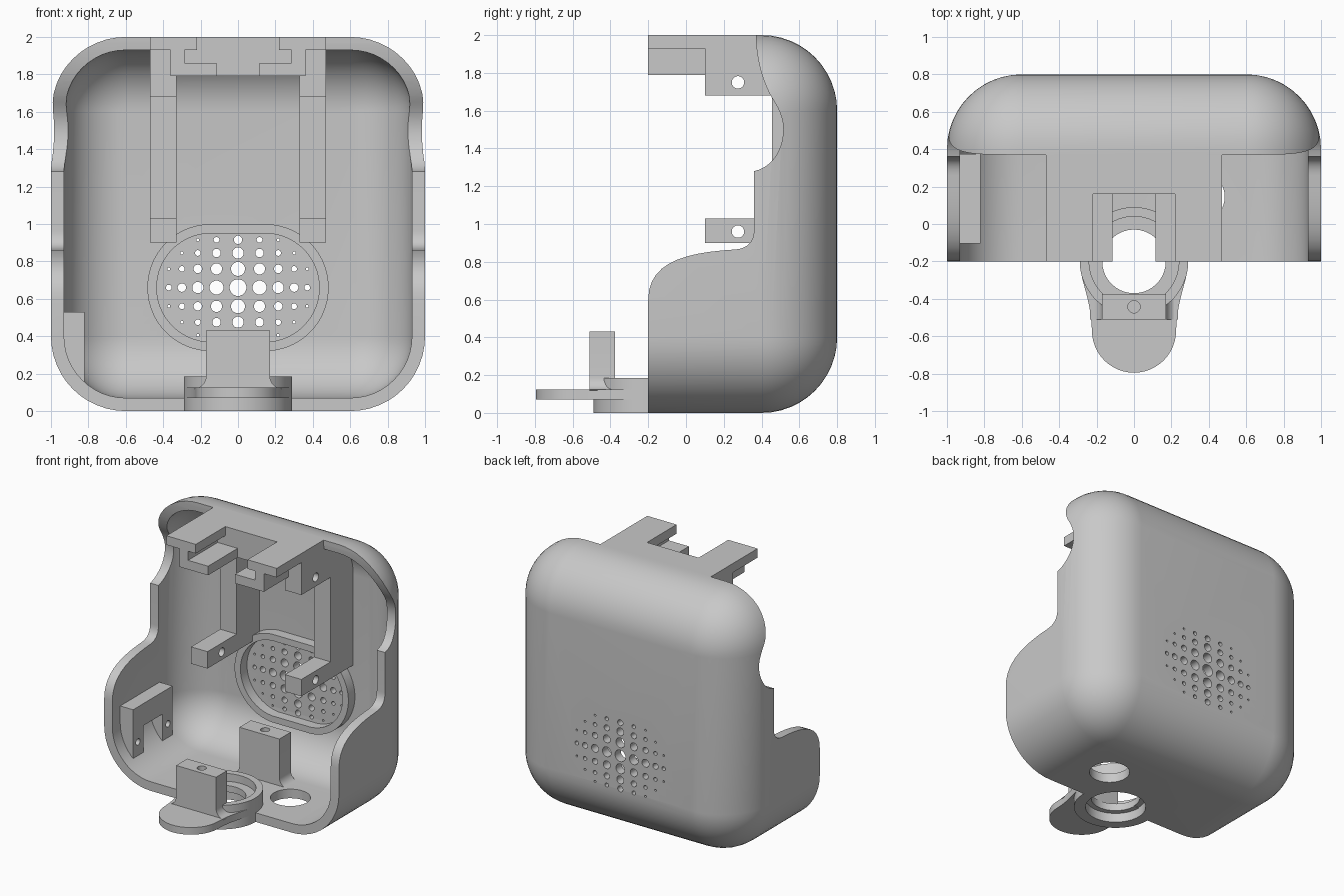
import bpy, bmesh, math
from mathutils import Vector
from mathutils.geometry import interpolate_bezier

if "Cube" in bpy.data.objects:
    bpy.data.objects.remove(bpy.data.objects["Cube"], do_unlink=True)

grey = bpy.data.materials.new("plain grey")
grey.use_nodes = True
colour = (0.58, 0.58, 0.58, 1)
grey.diffuse_color = colour
grey.node_tree.nodes["Principled BSDF"].inputs["Base Color"].default_value = colour


def finish(name, bm):
    bmesh.ops.remove_doubles(bm, verts=bm.verts, dist=1e-5)
    bmesh.ops.recalc_face_normals(bm, faces=bm.faces)
    mesh = bpy.data.meshes.new(name)
    bm.to_mesh(mesh)
    bm.free()
    mesh.materials.append(grey)
    ob = bpy.data.objects.new(name, mesh)
    bpy.context.collection.objects.link(ob)
    return ob


def loft(bm, rings):
    loops = [[bm.verts.new(p) for p in ring] for ring in rings]
    n = len(loops[0])
    for a, b in zip(loops, loops[1:]):
        for i in range(n):
            j = (i + 1) % n
            bm.faces.new((a[i], a[j], b[j], b[i]))
    bm.faces.new(loops[0][::-1])
    bm.faces.new(loops[-1])


def prism(name, outlines, axis, lo, hi):
    """Extrude one or more 2D outlines along an axis."""
    place = {"x": lambda u, v, t: (t, u, v), "y": lambda u, v, t: (u, t, v),
             "z": lambda u, v, t: (u, v, t)}[axis]
    bm = bmesh.new()
    for outline in outlines:
        loft(bm, [[place(u, v, t) for u, v in outline] for t in (lo, hi)])
    return finish(name, bm)


def rect(u0, u1, v0, v1):
    return [(u0, v0), (u1, v0), (u1, v1), (u0, v1)]


def box(name, x, y, z):
    return prism(name, [rect(*x, *y)], "z", *z)


def stadium(u, v, r, straight=0, n=48):
    angles = [(i + 0.5) * math.tau / n for i in range(n)]
    return [(u + math.copysign(straight, math.cos(a)) + r * math.cos(a),
             v + r * math.sin(a)) for a in angles]


def curve(a, b, c, d, n=12):
    pts = interpolate_bezier(*[Vector((*p, 0)) for p in (a, b, c, d)], n)
    return [(p.x, p.y) for p in pts]


def cut(ob, *cutters):
    bpy.context.view_layer.objects.active = ob
    for cutter in cutters:
        cutter.hide_render = True
        mod = ob.modifiers.new("cut", "BOOLEAN")
        mod.operation, mod.solver, mod.object = "DIFFERENCE", "EXACT", cutter
        bpy.ops.object.modifier_apply(modifier=mod.name)
        bpy.data.objects.remove(cutter, do_unlink=True)


def rounded_box(name, half, radius, front, back, steps=12):
    """Box with rounded corners and a rounded back, centred at z = 1."""
    rings = []
    core = half - radius
    levels = [(front, radius)] + [
        (back - radius + radius * math.sin(a), radius * math.cos(a))
        for a in [k * math.pi / 2 / steps for k in range(steps + 1)]]
    for y, r in levels:
        ring = []
        for q, (sx, sz) in enumerate([(1, 1), (-1, 1), (-1, -1), (1, -1)]):
            for k in range(steps + 1):
                a = (q + k / steps) * math.pi / 2
                ring.append((sx * core + r * math.cos(a), y, 1 + sz * core + r * math.sin(a)))
        rings.append(ring)
    rings[-1] = [rings[-1][q * (steps + 1)] for q in range(4) for _ in range(steps + 1)]
    bm = bmesh.new()
    # the last ring shrinks to the four corners of the flat back
    loops = [[bm.verts.new(p) for p in ring] for ring in rings[:-1]]
    corners = [bm.verts.new(rings[-1][q * (steps + 1)]) for q in range(4)]
    n = len(loops[0])
    loops.append([corners[i // (steps + 1)] for i in range(n)])
    for a, b in zip(loops, loops[1:]):
        for i in range(n):
            j = (i + 1) % n
            quad = [a[i], a[j], b[j], b[i]]
            bm.faces.new(list(dict.fromkeys(quad)))
    bm.faces.new(loops[0][::-1])
    bm.faces.new(corners)
    return finish(name, bm)


# Shell with open front and wavy side edge
shell = rounded_box("shell", 1, 0.4, -0.2, 0.8)
edge = [(-0.3, 2.1), (-0.3, 0.6)]
edge += curve((-0.2, 0.6), (-0.2, 0.8), (0, 0.85), (0.26, 0.865))
edge += curve((0.26, 0.865), (0.32, 0.87), (0.36, 0.9), (0.36, 0.97))[1:]
edge += curve((0.36, 1.28), (0.46, 1.3), (0.515, 1.4), (0.515, 1.5))
edge += curve((0.515, 1.5), (0.515, 1.57), (0.485, 1.62), (0.46, 1.66))[1:]
edge += curve((0.46, 1.66), (0.41, 1.74), (0.37, 1.87), (0.37, 2))[1:]
edge += [(0.37, 2.1)]
cut(shell, rounded_box("cavity", 0.93, 0.33, -0.4, 0.73),
    prism("side_cut", [edge], "x", -1.2, 1.2))

# Grille holes shrink away from the centre
columns = [0, 0.115, 0.215, 0.3, 0.37]
rows = [0, 0.1, 0.185, 0.255]
grille = []
for i in range(-4, 5):
    for j in range(-3, 4):
        ring = abs(i) + abs(j)
        if ring <= 5:
            grille.append(stadium(math.copysign(columns[abs(i)], i),
                                  0.66 + math.copysign(rows[abs(j)], j),
                                  0.045 * (1 - 0.165 * ring), n=16))
cut(shell, prism("grille_holes", grille, "y", 0.6, 0.9))


# Floor openings
def bore(r, lo, hi):
    return prism("bore", [stadium(0, -0.2, r)], "z", lo, hi)


cut(shell, prism("cable_hole", [stadium(0.345, 0.145, 0.14)], "z", -0.1, 0.2),
    bore(0.21, -0.1, 0.2))

# Raised rim around the grille
rim = prism("grille_rim", [stadium(0, 0.66, 0.34, 0.145)], "y", 0.65, 0.74)
cut(rim, prism("rim_inside", [stadium(0, 0.66, 0.29, 0.145)], "y", 0.6, 0.8))

# Stepped socket and rounded tongue at the bottom front
socket = prism("socket_ring", [stadium(0, -0.2, 0.29, n=64)], "z", 0, 0.185)
tongue_shape = [(0.285, -0.2)] + curve((0.285, -0.25), (0.27, -0.34), (0.23, -0.42), (0.225, -0.57))
tongue_shape += [(0.225 * math.cos(a), -0.57 - 0.225 * math.sin(a))
                 for a in [k * math.pi / 24 for k in range(1, 24)]]
tongue_shape += [(-x, y) for x, y in reversed(tongue_shape[:13])]
tongue = prism("tongue", [tongue_shape], "z", 0.07, 0.125)
cut(socket, bore(0.17, -0.1, 0.3), bore(0.21, -0.1, 0.075), bore(0.24, 0.125, 0.3))
cut(tongue, bore(0.17, -0.1, 0.3))

# Two flared posts with a pilot hole in the top
for name, y0, y1, base in [("front_post", -0.51, -0.375, 0.12), ("rear_post", 0.26, 0.4, 0.065)]:
    side = [(0.17, 0.43)] + curve((0.17, base + 0.07), (0.17, base + 0.03),
                                  (0.2, base), (0.235, base), 8)
    side += [(0.17, base - 0.03)]
    post = prism(name, [side + [(-x, z) for x, z in reversed(side)]], "y", y0, y1)
    cut(post, prism("pilot_hole", [stadium(0, (y0 + y1) / 2, 0.033, n=24)], "z", 0.3, 0.5))

# Top slide mount: slotted in front, solid behind
box("mount_top", (-0.47, 0.47), (0.16, 0.4), (1.93, 2))
box("mount_block", (-0.36, 0.36), (0.16, 0.375), (1.79, 1.93))
rail_shape = [(0.1, 1.96), (0.1, 1.68), (0.455, 1.68), (0.455, 1.03), (0.1, 1.03), (0.1, 0.9),
              (0.75, 0.9), (0.75, 1.6), (0.655, 1.87), (0.4, 1.96)]
for side, s in (("left", 1), ("right", -1)):
    def span(a, b):
        return sorted((s * a, s * b))
    slot_y = (-0.2, 0.16)
    box(side + "_mount_plate", span(0.22, 0.47), slot_y, (1.93, 2))
    box(side + "_mount_web", span(0.285, 0.36), slot_y, (1.86, 1.93))
    box(side + "_mount_flange", span(0.115, 0.36), slot_y, (1.79, 1.86))
    # C-shaped rail with a screw hole in each arm
    rail = prism(side + "_rail", [rail_shape], "x", *span(0.33, 0.47))
    cut(rail, prism("rail_holes", [stadium(0.275, z, 0.033, n=24) for z in (0.96, 1.75)],
                    "x", *span(0.2, 0.6)))

# Arched bracket on the right inner wall
bracket = prism("wall_bracket", [[(-0.82, 0.53), (-0.94, 0.53), (-0.94, 0.4),
                                  (-0.9, 0.24), (-0.82, 0.15)]], "y", -0.105, 0.375)
cut(bracket, prism("arch", [rect(0.02, 0.25, 0, 0.36)], "x", -1.1, -0.7),
    prism("bracket_holes", [stadium(y, 0.26, 0.025, n=20) for y in (-0.045, 0.32)],
          "x", -0.9, -0.7))

# Smooth rounded surfaces, keep hard edges crisp
bpy.ops.object.select_all(action="DESELECT")
for ob in bpy.context.collection.objects:
    if ob.type == "MESH" and grey.name in ob.data.materials:
        ob.select_set(True)
bpy.context.view_layer.objects.active = shell
bpy.ops.object.shade_smooth_by_angle(angle=math.radians(30))
